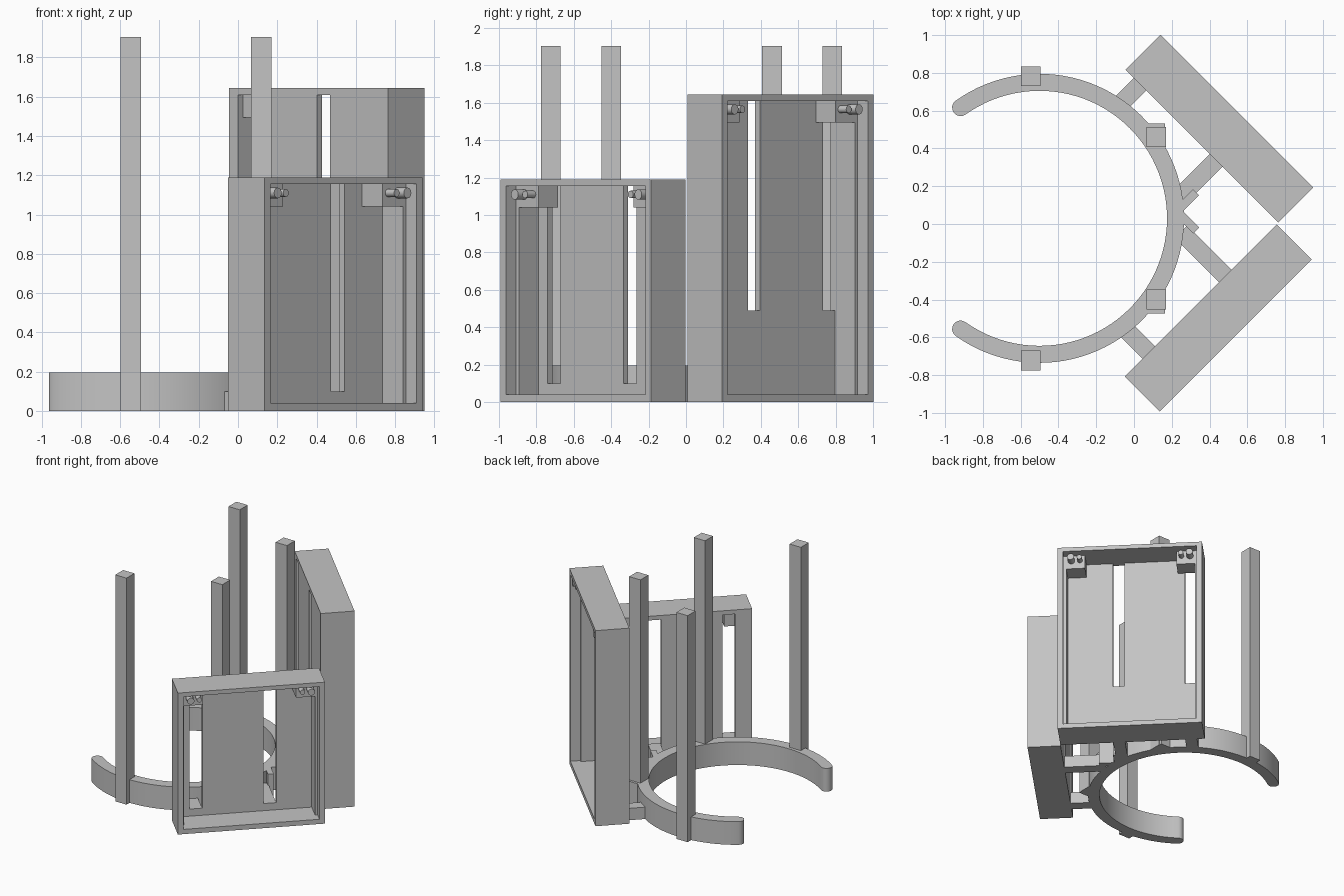
import bpy, bmesh, math
from mathutils import Matrix, Vector

if "Cube" in bpy.data.objects:
    bpy.data.objects.remove(bpy.data.objects["Cube"])

grey = bpy.data.materials.new("plain_grey")
grey.diffuse_color = (0.55, 0.55, 0.55, 1)
grey.use_nodes = True
grey.node_tree.nodes["Principled BSDF"].inputs["Base Color"].default_value = grey.diffuse_color
I = Matrix.Identity(4)


def finish(name, bm, matrix=I):
    bmesh.ops.recalc_face_normals(bm, faces=bm.faces)
    me = bpy.data.meshes.new(name)
    bm.to_mesh(me)
    bm.free()
    me.materials.append(grey)
    ob = bpy.data.objects.new(name, me)
    ob.matrix_world = matrix
    bpy.context.collection.objects.link(ob)
    return ob


def add_box(bm, x0, x1, y0, y1, z0, z1):
    mid = Vector((x0 + x1, y0 + y1, z0 + z1)) / 2
    bmesh.ops.create_cube(bm, size=1, matrix=Matrix.Translation(mid)
                          @ Matrix.Diagonal((x1 - x0, y1 - y0, z1 - z0, 1)))


def box(name, *dims, matrix=I):
    bm = bmesh.new()
    add_box(bm, *dims)
    return finish(name, bm, matrix)


def smooth(ob):
    for p in ob.data.polygons:
        p.use_smooth = True
    ob.data.set_sharp_from_angle(angle=math.radians(30))


# Open ring with rounded ends
CX, CY, RO, RI, RING_H = -0.5, 0.03, 0.765, 0.675, 0.195
END, N, CAP = math.radians(125.5), 72, 8
RM, RC = (RO + RI) / 2, (RO - RI) / 2
pts = []
for sign, rad in ((1, RO), (-1, RI)):
    for i in range(N + 1):
        a = sign * END * (2 * i / N - 1)
        pts.append((CX + rad * math.cos(a), CY + rad * math.sin(a)))
    e = sign * END
    for i in range(1, CAP):
        t = e + math.pi * i / CAP + (0 if sign > 0 else math.pi)
        pts.append((CX + RM * math.cos(e) + RC * math.cos(t),
                    CY + RM * math.sin(e) + RC * math.sin(t)))
bm = bmesh.new()
face = bm.faces.new([bm.verts.new((x, y, 0)) for x, y in pts])
ext = bmesh.ops.extrude_face_region(bm, geom=[face])
bmesh.ops.translate(bm, vec=(0, 0, RING_H),
                    verts=[v for v in ext["geom"] if isinstance(v, bmesh.types.BMVert)])
smooth(finish("ring", bm))

# Four square posts, with short backing blocks on the inner pair
for side in (1, -1):
    for x, dy in ((-0.547, 0.7525), (0.118, 0.43)):
        y = CY + side * dy
        box("post", x - 0.0525, x + 0.0525, y - 0.0525, y + 0.0525, 0, 1.905)
    y0, y1 = sorted((CY + side * 0.40, CY + side * 0.503))
    box("post_block", 0.075, 0.165, y0, y1, 0, RING_H)


def tray(prefix, centre, angle, half, height, slots, slot_z, strut_len):
    """Open tray: local x along its width, local -y is the open side."""
    M = Matrix.Translation((*centre, 0)) @ Matrix.Rotation(angle, 4, 'Z')
    D, RIM, LIP = 0.131, 0.042, 0.02
    BACK, STEP = 0.095, -0.053
    inner = half - RIM
    liner = inner - LIP
    top = height - 0.035

    # Outer frame walls and the stepped side liners
    bm = bmesh.new()
    add_box(bm, -half, -inner, -D, D, 0, height)
    add_box(bm, inner, half, -D, D, 0, height)
    add_box(bm, -inner, inner, -D, D, 0, 0.04)
    add_box(bm, -inner, inner, -D, D, top, height)
    finish(prefix + "_frame", bm, M)
    for s in (-1, 1):
        x0, x1 = sorted((s * liner, s * inner))
        box(prefix + "_side_liner", x0, x1, STEP, D, 0.04, top, matrix=M)

    # Back panel split around its two tall slots
    bm = bmesh.new()
    edges = [-liner] + [u for s in slots for u in s] + [liner]
    for x0, x1 in zip(edges[::2], edges[1::2]):
        if x1 - x0 > 0.001:
            add_box(bm, x0, x1, BACK, D, 0.04, top)
    for x0, x1 in slots:
        add_box(bm, x0, x1, BACK, D, 0.04, slot_z)
    finish(prefix + "_back_panel", bm, M)

    # Corner brackets with a thick and a thin peg
    for s in (-1, 1):
        x0, x1 = sorted((s * (liner - 0.148), s * liner))
        box(prefix + "_bracket", x0, x1, STEP, BACK, top - 0.115, top, matrix=M)
        for u, r, y_end in ((liner - 0.04, 0.027, -0.125), (liner - 0.108, 0.02, -0.115)):
            bm = bmesh.new()
            length = STEP - y_end + 0.01
            bmesh.ops.create_cone(
                bm, cap_ends=True, segments=20, radius1=r, radius2=r, depth=length,
                matrix=Matrix.Translation((s * u, y_end + length / 2, top - 0.045))
                @ Matrix.Rotation(math.pi / 2, 4, 'X'))
            smooth(finish(prefix + "_peg", bm, M))

    # Struts joining the tray to the ring
    for (x0, x1), length in zip(slots, strut_len):
        m = (x0 + x1) / 2
        box(prefix + "_strut", m - 0.047, m + 0.047, D - 0.01, D + length, 0, 0.1, matrix=M)


tray("front_tray", (0.445, -0.4975), math.radians(45), 0.569, 1.19,
     ((-0.438, -0.339), (0.135, 0.234)), 0.1, (0.17, 0.33))
tray("rear_tray", (0.4525, 0.505), math.radians(135), 0.572, 1.645,
     ((-0.152, -0.061), (0.417, 0.509)), 0.49, (0.33, 0.16))

# Small angled gussets between the ring and the inner struts
for side in (1, -1):
    M = Matrix.Translation((0.26, 0.067, 0)) @ Matrix.Rotation(side * math.pi / 4, 4, 'Z')
    y0, y1 = sorted((0, side * 0.045))
    box("gusset", -0.02, 0.12, y0, y1, 0, RING_H, matrix=M)
